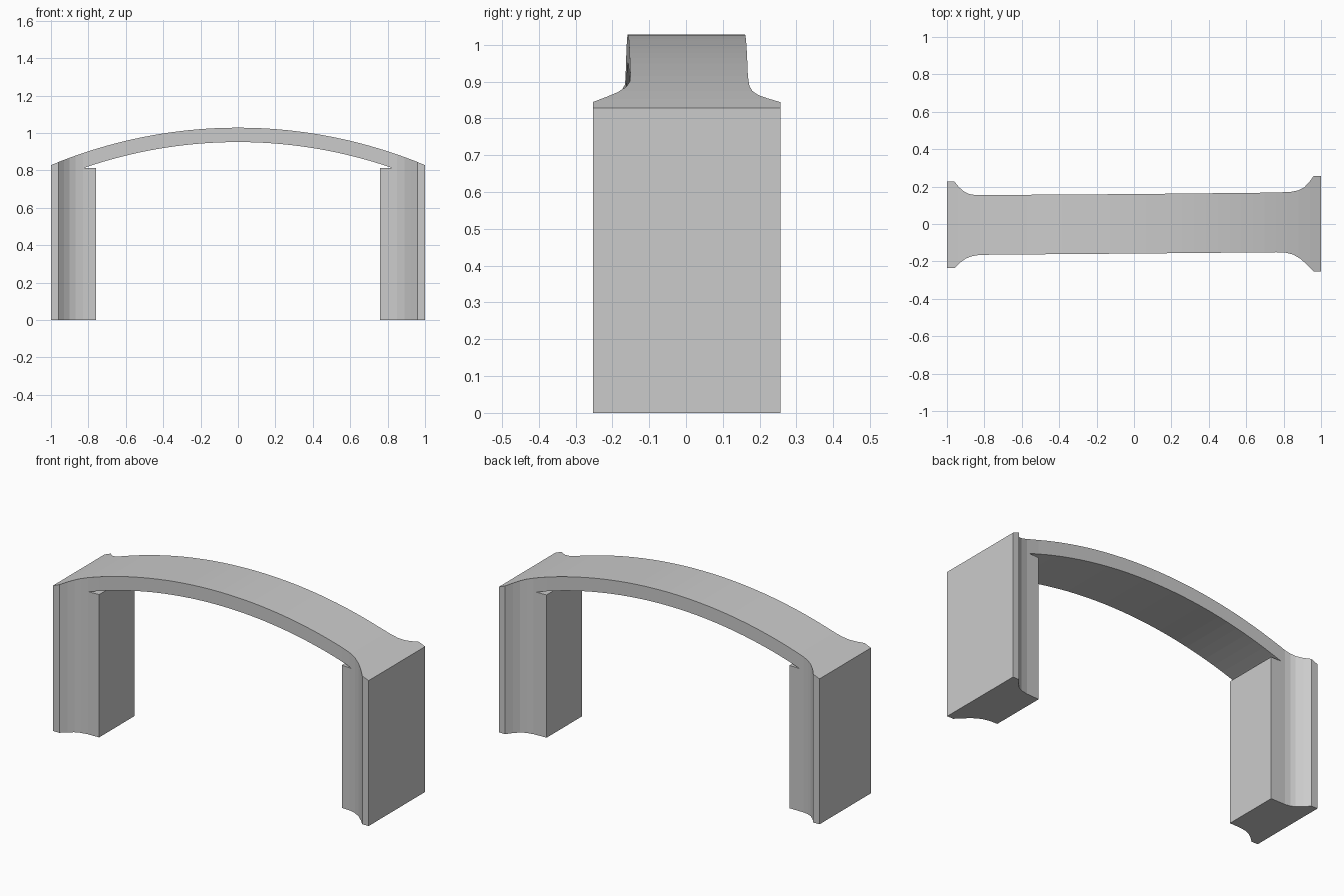
import bpy, bmesh, math
from mathutils import Vector

if "Cube" in bpy.data.objects:
    bpy.data.objects.remove(bpy.data.objects["Cube"])


def prism(name, outline, place, direction):
    """Extrude a closed 2D outline along a direction."""
    bm = bmesh.new()
    face = bm.faces.new([bm.verts.new(place(a, b)) for a, b in outline])
    ext = bmesh.ops.extrude_face_region(bm, geom=[face])
    verts = [v for v in ext["geom"] if isinstance(v, bmesh.types.BMVert)]
    bmesh.ops.translate(bm, verts=verts, vec=Vector(direction))
    bmesh.ops.recalc_face_normals(bm, faces=bm.faces)
    mesh = bpy.data.meshes.new(name)
    bm.to_mesh(mesh)
    bm.free()
    obj = bpy.data.objects.new(name, mesh)
    bpy.context.collection.objects.link(obj)
    return obj


def arc(radius, half, steps, centre=-1.572):
    """Points of a shallow arc over the opening, left to right."""
    top = math.asin(half / radius)
    return [(radius * math.sin(t), centre + radius * math.cos(t))
            for t in (top * (2 * i / steps - 1) for i in range(steps + 1))]


# Front silhouette: arched beam on two legs, with a small notch at each inner corner
silhouette = ([(-1, 0)] + arc(2.6, 1.0, 32) + [(1, 0), (0.76, 0), (0.76, 0.813)]
              + arc(2.523, 0.825, 28)[::-1] + [(-0.76, 0.813), (-0.76, 0)])
arch = prism("arch", silhouette, lambda x, z: (x, -0.4, z), (0, 0.8, 0))

# Plan outline: narrow strip flaring in concave curves at both ends
back = [(-1, 0.227), (-0.96, 0.227), (-0.935, 0.196), (-0.905, 0.171),
        (-0.88, 0.160), (-0.85, 0.155), (-0.76, 0.155), (0, 0.160),
        (0.76, 0.168), (0.84, 0.172), (0.88, 0.180), (0.91, 0.196),
        (0.935, 0.222), (0.96, 0.256), (1, 0.256)]
front = [(-1, -0.236), (-0.96, -0.236), (-0.93, -0.207), (-0.90, -0.185),
         (-0.87, -0.173), (-0.83, -0.166), (-0.76, -0.164), (0, -0.158),
         (0.76, -0.151), (0.81, -0.153), (0.85, -0.163), (0.89, -0.186),
         (0.925, -0.217), (0.96, -0.253), (1, -0.253)]
# Widen the end faces past the silhouette so no faces coincide
for side in (back, front):
    side[0] = (-1.1, side[0][1])
    side[-1] = (1.1, side[-1][1])
plan = prism("plan_cutter", front + back[::-1], lambda x, y: (x, y, -0.1), (0, 0, 1.4))
plan.hide_render = True

# Keep the shape shared by silhouette and plan
cut = arch.modifiers.new("plan_shape", "BOOLEAN")
cut.operation = "INTERSECT"
cut.solver = "EXACT"
cut.object = plan
bpy.context.view_layer.objects.active = arch
arch.select_set(True)
bpy.ops.object.modifier_apply(modifier=cut.name)
bpy.data.objects.remove(plan)
